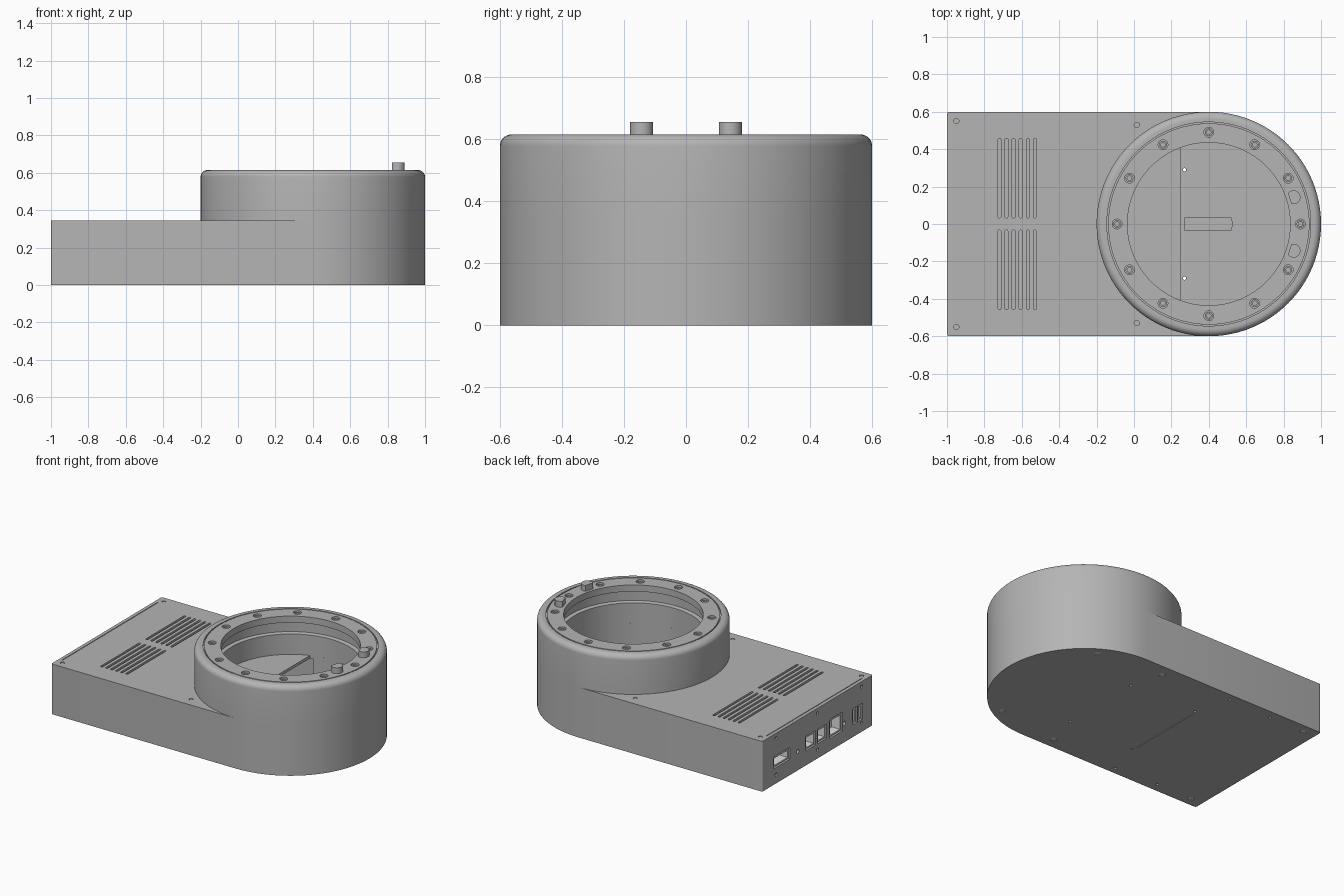
import bpy, bmesh
from math import sin, cos, pi, radians
from mathutils import Matrix, Vector

if "Cube" in bpy.data.objects:
    bpy.data.objects.remove(bpy.data.objects["Cube"])


def material(name, value, rough=0.5):
    m = bpy.data.materials.new(name)
    m.use_nodes = True
    m.diffuse_color = (value, value, value, 1)
    bsdf = m.node_tree.nodes["Principled BSDF"]
    bsdf.inputs["Base Color"].default_value = (value, value, value, 1)
    bsdf.inputs["Roughness"].default_value = rough
    return m


GREY = material("case_grey", 0.46)
PALE = material("pale_metal", 0.75)
CX, TOP, DECK = 0.4, 0.615, 0.345      # tower centre, tower top, box top


def finish(bm, name, mat=GREY):
    bmesh.ops.recalc_face_normals(bm, faces=bm.faces)
    me = bpy.data.meshes.new(name)
    bm.to_mesh(me)
    bm.free()
    me.materials.append(mat)
    ob = bpy.data.objects.new(name, me)
    bpy.context.collection.objects.link(ob)
    return ob


def prism(bm, outline, z0, z1):
    low = [bm.verts.new((x, y, z0)) for x, y in outline]
    high = [bm.verts.new((x, y, z1)) for x, y in outline]
    bm.faces.new(low[::-1])
    bm.faces.new(high)
    n = len(low)
    for i in range(n):
        j = (i + 1) % n
        bm.faces.new((low[i], low[j], high[j], high[i]))


def box(bm, x0, x1, y0, y1, z0, z1):
    prism(bm, [(x0, y0), (x1, y0), (x1, y1), (x0, y1)], z0, z1)


def rod(bm, centre, r, length, along_x=False, sides=20):
    rot = Matrix.Rotation(pi / 2, 4, 'Y') if along_x else Matrix.Identity(4)
    bmesh.ops.create_cone(bm, cap_ends=True, segments=sides, radius1=r, radius2=r,
                          depth=length, matrix=Matrix.Translation(Vector(centre)) @ rot)


def lathe(bm, profile, cx, cy, steps):
    rings = [[bm.verts.new((cx + r * cos(2 * pi * i / steps), cy + r * sin(2 * pi * i / steps), z))
              for r, z in profile] for i in range(steps)]
    n = len(profile)
    for i in range(steps):
        a, b = rings[i], rings[(i + 1) % steps]
        for k in range(n):
            m = (k + 1) % n
            bm.faces.new((a[k], b[k], b[m], a[m]))


def cut(ob, bm):
    cutter = finish(bm, "cutter")
    cutter.hide_render = True
    mod = ob.modifiers.new("cut", 'BOOLEAN')
    mod.operation, mod.solver, mod.object = 'DIFFERENCE', 'EXACT', cutter
    bpy.context.view_layer.objects.active = ob
    bpy.ops.object.modifier_apply(modifier=mod.name)
    bpy.data.objects.remove(cutter)


def smooth(ob):
    bpy.ops.object.select_all(action='DESELECT')
    ob.select_set(True)
    bpy.context.view_layer.objects.active = ob
    bpy.ops.object.shade_smooth_by_angle(angle=radians(30))


def arc(r, a0, a1, n, cx=CX, cy=0):
    return [(cx + r * cos(a0 + (a1 - a0) * i / n), cy + r * sin(a0 + (a1 - a0) * i / n))
            for i in range(n + 1)]


# Base housing: a box with one round end
bm = bmesh.new()
c = 0.012
outline = arc(0.6, -pi / 2, pi / 2, 48)
outline += arc(c, pi / 2, pi, 4, -1 + c, 0.6 - c) + arc(c, pi, 1.5 * pi, 4, -1 + c, -0.6 + c)
prism(bm, outline, 0, DECK)
housing = finish(bm, "base_housing")

# Hollow inside of the box
bm = bmesh.new()
box(bm, -0.97, 0.27, -0.56, 0.56, 0.02, 0.325)
cut(housing, bm)

# Well below the round opening, ending at a straight deck edge
bm = bmesh.new()
half = 1.911                           # angle where the well wall meets the deck edge
prism(bm, arc(0.45, -half, half, 60), 0.02, 0.5)
cut(housing, bm)

# Vent slots, screw holes, port openings and seams
SCREWS_TOP = [(-0.95, 0.55), (0.015, 0.53)]
SCREWS_BASE = [(-0.91, 0.54), (0.21, 0.52), (0.68, 0.46)]
PIN_HOLES = [(0.27, 0.29), (-0.24, 0.3), (-0.31, 0.55), (-0.64, 0.54)]
PORTS = [(0.3, 0.48, 0.11, 0.19), (0.02, 0.13, 0.1, 0.2), (-0.1, 0.0, 0.1, 0.2),
         (-0.27, -0.13, 0.085, 0.215), (-0.43, -0.38, 0.085, 0.195), (-0.49, -0.44, 0.085, 0.195)]
bm = bmesh.new()
for s in (1, -1):
    for i in range(6):
        x, w = -0.72 + 0.038 * i, 0.008
        lo, hi = sorted((s * 0.04, s * 0.45))
        prism(bm, arc(w, 0, pi, 6, x, hi) + arc(w, pi, 2 * pi, 6, x, lo), 0.3, 0.4)
    for x, y in SCREWS_TOP:
        rod(bm, (x, s * y, DECK), 0.014, 0.02)
    for x, y in SCREWS_BASE:
        rod(bm, (x, s * y, 0), 0.02, 0.02)
    for x, y in PIN_HOLES:
        rod(bm, (x, s * y, 0), 0.009, 0.06, sides=12)
for y in (0.45, 0, -0.48):
    for z in (0.06, 0.31):
        rod(bm, (-1, y, z), 0.011, 0.02, True)
for y in (0.215, -0.29):
    rod(bm, (-1, y, 0.13), 0.014, 0.1, True)
for y0, y1, z0, z1 in PORTS:
    box(bm, -1.05, -0.95, y0, y1, z0, z1)
box(bm, -0.977, -0.972, -0.52, 0.52, DECK - 0.006, 0.4)
box(bm, -0.252, -0.248, -0.27, 0.27, -0.1, 0.004)
cut(housing, bm)
smooth(housing)

# Round tower with rolled rim, thin seam and stepped bore
bm = bmesh.new()
f = 0.037
fillet = [(0.6 - f + f * cos(pi / 2 * i / 8), TOP - f + f * sin(pi / 2 * i / 8)) for i in range(9)]
profile = [(0.6, DECK)] + fillet + [(0.545, TOP), (0.545, 0.605), (0.538, 0.605), (0.538, TOP),
                                    (0.435, TOP), (0.435, 0.57), (0.475, 0.57), (0.475, 0.49),
                                    (0.45, 0.485), (0.45, DECK)]
lathe(bm, profile, CX, 0, 96)
tower = finish(bm, "round_tower")
bolt_spots = arc(0.49, 0, 11 * pi / 6, 11)
bm = bmesh.new()
for x, y in bolt_spots:
    rod(bm, (x, y, TOP), 0.026, 0.05)
cut(tower, bm)
smooth(tower)

# Socket bolts sunk in the rim
bm = bmesh.new()
for x, y in bolt_spots:
    lathe(bm, [(0.021, 0.585), (0.021, 0.605), (0.012, 0.605), (0.012, 0.585)], x, y, 16)
smooth(finish(bm, "rim_bolts"))

# Two D-shaped locating pins
bm = bmesh.new()
for s in (1, -1):
    prism(bm, arc(0.037, -2.2 + s * 0.3, 2.2 + s * 0.3, 18, 0.853, s * 0.143), 0.6, 0.655)
smooth(finish(bm, "locating_pins"))

# Long key plate on the well floor
bm = bmesh.new()
prism(bm, [(0.27, -0.035), (0.52, -0.035), (0.53, 0), (0.52, 0.035), (0.27, 0.035)], 0.015, 0.045)
finish(bm, "floor_key")

# Screw heads set into the underside and the box top
bm = bmesh.new()
for s in (1, -1):
    for x, y in SCREWS_BASE:
        rod(bm, (x, s * y, 0.006), 0.019, 0.01)
finish(bm, "base_screws", PALE)
bm = bmesh.new()
for s in (1, -1):
    for x, y in SCREWS_TOP:
        rod(bm, (x, s * y, DECK - 0.008), 0.01, 0.01)
finish(bm, "top_screws")

# Port shells recessed in the end panel, each with a socket
bm = bmesh.new()
sockets = bmesh.new()
for y0, y1, z0, z1 in PORTS:
    g = 0.006
    box(bm, -0.993, -0.9, y0 + g, y1 - g, z0 + g, z1 - g)
    g = 0.016
    box(sockets, -1.05, -0.93, y0 + g, y1 - g, z0 + g, z1 - g)
ports = finish(bm, "end_ports", PALE)
cut(ports, sockets)
